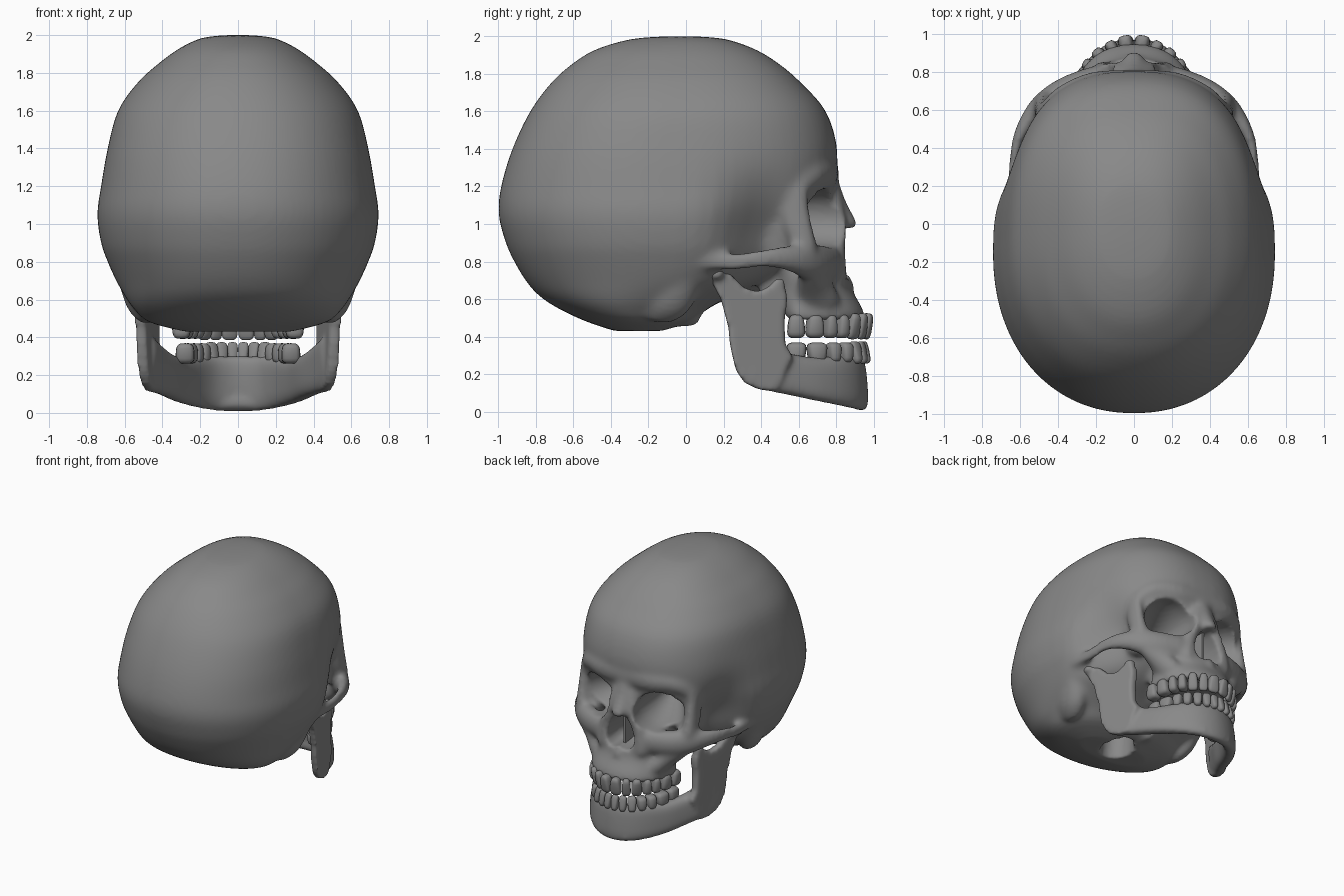
import bpy, bmesh, math
from mathutils import Vector, Matrix

if "Cube" in bpy.data.objects:
    bpy.data.objects.remove(bpy.data.objects["Cube"])

bone = bpy.data.materials.new("bone_grey")
bone.diffuse_color = (.25, .25, .25, 1)
bone.use_nodes = True
bone.node_tree.nodes["Principled BSDF"].inputs["Base Color"].default_value = bone.diffuse_color


def spline(pts, n):
    """Catmull-Rom samples through tuples of any length."""
    p = [pts[0]] + list(pts) + [pts[-1]]
    out = []
    for i in range(1, len(p) - 2):
        for k in range(n):
            t = k / n
            out.append([0.5 * (2 * b + (c - a) * t + (2 * a - 5 * b + 4 * c - d) * t * t
                               + (3 * b - a - 3 * c + d) * t ** 3)
                        for a, b, c, d in zip(*p[i - 1:i + 3])])
    return out + [list(pts[-1])]


def spow(v, e):
    return math.copysign(abs(v) ** e, v)


def loft(bm, rings):
    rows = [[bm.verts.new(c) for c in r] for r in rings]
    m = len(rows[0])
    for a, b in zip(rows, rows[1:]):
        for i in range(m):
            bm.faces.new((a[i], a[(i + 1) % m], b[(i + 1) % m], b[i]))
    bm.faces.new(rows[0][::-1])
    bm.faces.new(rows[-1])


def chain(bm, pts, n=8, mirror=True):
    """Overlapping ellipsoids along a path of (x, y, z, rx, ry, rz)."""
    for x, y, z, rx, ry, rz in spline(pts, n):
        for s in ((1, -1) if mirror else (1,)):
            bmesh.ops.create_icosphere(bm, subdivisions=3, radius=1,
                                       matrix=Matrix.Translation((s * x, y, z)) @ Matrix.Diagonal((rx, ry, rz, 1)))


def make(name, bm):
    bmesh.ops.recalc_face_normals(bm, faces=bm.faces)
    me = bpy.data.meshes.new(name)
    bm.to_mesh(me)
    bm.free()
    me.materials.append(bone)
    ob = bpy.data.objects.new(name, me)
    bpy.context.collection.objects.link(ob)
    return ob


def bake(ob):
    dg = bpy.context.evaluated_depsgraph_get()
    me = bpy.data.meshes.new_from_object(ob.evaluated_get(dg))
    ob.modifiers.clear()
    ob.data = me
    me.materials.clear()
    me.materials.append(bone)
    for p in me.polygons:
        p.use_smooth = True
        p.material_index = 0


def fuse(ob, voxel, smooth):
    m = ob.modifiers.new("fuse", 'REMESH')
    m.mode, m.voxel_size = 'VOXEL', voxel
    m = ob.modifiers.new("soften", 'SMOOTH')
    m.factor, m.iterations = 0.5, smooth
    bake(ob)


def cut(ob, cutter):
    m = ob.modifiers.new("cut", 'BOOLEAN')
    m.operation, m.solver, m.object = 'DIFFERENCE', 'EXACT', cutter
    bake(ob)
    bpy.data.objects.remove(cutter)


# one level ring: fuller at the front, pinched at the temples
def oval(z, yb, yf, w, yc, pinch=0.0, ef=.82, eb=.93, m=72):
    r = []
    for i in range(m):
        a = 2 * math.pi * i / m
        s = math.sin(a)
        e = ef if s > 0 else eb
        y = yc + spow(s, e) * ((yf - yc) if s > 0 else (yc - yb))
        g = pinch * math.exp(-((y - 0.42) / 0.2) ** 2 - ((z - 0.92) / 0.27) ** 2)
        r.append((w * spow(math.cos(a), e) * (1 - g), y, z))
    return r


def widest(z, yb, yf):
    t = min(1, max(0, (z - 1.3) / .6, (.8 - z) / .3))
    t = t * t * (3 - 2 * t)
    return -.15 * (1 - t) + (yb + yf) / 2 * t


# braincase: (z, back y, front y, half width)
bm = bmesh.new()
case = [(2.0, -.10, .04, .06), (1.985, -.29, .21, .19), (1.93, -.48, .37, .31), (1.85, -.61, .50, .42),
        (1.75, -.72, .615, .53), (1.6, -.83, .745, .635), (1.4, -.925, .805, .69), (1.2, -.985, .79, .725),
        (1.05, -.998, .75, .745), (.9, -.96, .68, .725), (.8, -.915, .58, .69), (.7, -.855, .43, .645),
        (.62, -.785, .25, .60), (.55, -.68, .12, .55), (.48, -.53, .02, .47), (.43, -.38, -.12, .28)]
loft(bm, [oval(z, yb, yf, w, widest(z, yb, yf), .24) for z, yb, yf, w in spline(case, 4)])
# upper jaw block
jaw = [(.49, .52, .955, .335), (.55, .50, .94, .325), (.65, .48, .885, .30), (.75, .46, .865, .30),
       (.9, .45, .84, .27), (1.05, .4, .81, .24), (1.15, .4, .79, .2)]
loft(bm, [oval(z, yb, yf, w, .6, 0, .9, .9) for z, yb, yf, w in spline(jaw, 4)])
# brow ridge and outer eye rim, with the wall behind it
chain(bm, [(0, .755, 1.27, .08, .06, .09), (.2, .735, 1.27, .08, .07, .09), (.36, .66, 1.26, .07, .08, .08),
           (.465, .58, 1.18, .045, .075, .07), (.48, .59, 1.02, .045, .08, .06), (.47, .63, .88, .06, .07, .07)])
chain(bm, [(.43, .52, 1.18, .06, .12, .08), (.42, .50, 1.02, .06, .12, .1), (.38, .50, .88, .08, .12, .1)])
# cheekbone and arch
chain(bm, [(.22, .76, .79, .08, .07, .10), (.34, .715, .79, .08, .07, .10), (.45, .65, .80, .065, .07, .10),
           (.54, .57, .815, .045, .06, .075), (.615, .44, .82, .027, .05, .055), (.635, .28, .80, .027, .05, .05),
           (.63, .16, .80, .04, .05, .048), (.60, .0, .80, .07, .06, .05)], 10)
chain(bm, [(.42, .66, .75, .06, .06, .08), (.33, .68, .68, .07, .09, .09), (.26, .70, .60, .08, .12, .08)])
# nose bridge, its side walls and the spine below
chain(bm, [(0, .765, 1.22, .08, .05, .05), (0, .80, 1.11, .065, .055, .05), (0, .872, 1.0, .055, .042, .035)], 8, False)
chain(bm, [(.05, .78, 1.13, .05, .05, .06), (.10, .805, .99, .05, .05, .06), (.15, .80, .86, .05, .05, .06),
           (.16, .81, .72, .06, .05, .06)])
chain(bm, [(0, .83, .66, .06, .06, .04), (0, .885, .675, .02, .02, .02)], 4, False)
# mastoid bumps, base knuckles and wing plates
chain(bm, [(.55, -.02, .73, .09, .12, .09), (.52, -.08, .61, .08, .13, .1), (.49, -.12, .53, .05, .11, .06)])
chain(bm, [(.13, -.03, .56, .07, .12, .09), (.12, .0, .49, .05, .08, .04)])
chain(bm, [(0, .0, .62, .16, .15, .08), (0, .35, .72, .14, .15, .08)], 6, False)
chain(bm, [(.17, .45, .80, .05, .09, .06), (.16, .46, .56, .025, .07, .05)])
skull = make("skull", bm)
fuse(skull, .016, 10)

# eye sockets, nose opening, palate hollow and spine hole are carved out
bm = bmesh.new()
chain(bm, [(.31, .95, 1.02, .18, .1, .155), (.275, .76, 1.03, .18, .1, .158), (.25, .62, 1.035, .165, .1, .145),
           (.12, .30, 1.04, .04, .06, .04)], 10)
chain(bm, [(.055, .83, .785, .068, .27, .075), (.045, .83, .86, .055, .25, .07), (.012, .80, .945, .035, .2, .04)])
chain(bm, [(0, .60, .47, .235, .22, .10), (0, .68, .47, .22, .20, .10)], 4, False)
chain(bm, [(0, -.2, .36, .12, .14, .2), (0, -.18, .55, .11, .13, .2)], 6, False)
cutter = make("carver", bm)
cutter.hide_render = True
fuse(cutter, .016, 4)
cut(skull, cutter)
fuse(skull, .016, 3)

# thin wall inside the nose
bm = bmesh.new()
bmesh.ops.create_cube(bm, size=1, matrix=Matrix.Translation((0, .68, .84)) @ Matrix.Diagonal((.018, .22, .32, 1)))
make("nasal_septum", bm)

# lower jaw: body stations (x, y, bottom z, top z, half thickness)
bm = bmesh.new()
half = [(.12, .895, .012, .30, .045), (.215, .82, .03, .30, .05), (.30, .70, .055, .29, .055),
        (.37, .56, .085, .31, .055), (.43, .44, .11, .36, .045), (.475, .34, .15, .40, .035)]
path = spline([(-a, *r) for a, *r in half[::-1]] + [(0, .925, .005, .30, .042)] + half, 6)
rings = []
for i, (x, y, lo, hi, t) in enumerate(path):
    a, b = path[max(i - 1, 0)], path[min(i + 1, len(path) - 1)]
    n = Vector((a[1] - b[1], b[0] - a[0], 0)).normalized()
    ring = []
    for k in range(24):
        q = 2 * math.pi * k / 24
        v = spow(math.sin(q), .6)
        ring.append(Vector((x, y, (lo + hi) / 2 + v * (hi - lo) / 2)) + n * (t * spow(math.cos(q), .7) - .012 * v))
    rings.append(ring)
loft(bm, rings)
# rising plates at the back of the jaw, from a side outline (y, z)
side = [(.12, .72), (.185, .6), (.225, .45), (.235, .35), (.265, .22), (.31, .155), (.38, .12), (.48, .105),
        (.57, .29), (.53, .36), (.525, .48), (.54, .6), (.52, .71), (.48, .71), (.44, .665), (.38, .64),
        (.31, .66), (.23, .74)]
for s in (1, -1):
    ring = lambda d: [(s * (.505 + .02 * (z - .2) - .25 * (y - .25) + d), y, z) for y, z in side]
    loft(bm, [ring(-.03), ring(.03)])
# hinge knobs and chin
chain(bm, [(.45, .17, .725, .04, .045, .035), (.57, .16, .735, .04, .045, .035)])
chain(bm, [(0, .925, .06, .06, .045, .05), (.1, .915, .05, .05, .04, .035)])
fuse(make("lower_jaw", bm), .013, 12)


# teeth: rounded blocks spaced by arc length along half an ellipse
def teeth(name, widths, rx, ry, cy, z, h, tip):
    bm = bmesh.new()
    a = 0.0
    for i, w in enumerate(widths):
        def walk(a, dist):
            while dist > 0:
                a += .002
                dist -= .002 * math.hypot(rx * math.cos(a), ry * math.sin(a))
            return a
        mid = walk(a, w / 2)
        a = walk(a, w)
        depth = .03 if i < 2 else .038 if i < 3 else .05
        hh = h * (1 if i < 3 else .9)
        turn = math.atan2(-ry * math.sin(mid), rx * math.cos(mid))
        for s in (1, -1):
            new = bmesh.ops.create_uvsphere(bm, u_segments=16, v_segments=10, radius=1)['verts']
            for v in new:
                c = Vector([spow(q, .6) for q in v.co])
                crown = c.z * tip                     # +1 at biting edge, -1 at root
                c.x *= w * .53 * (.87 + .13 * crown)
                c.y *= depth * (1 - (.4 * crown if i < 3 else .05 * crown))
                c.z *= hh
                c = Matrix.Rotation(turn, 3, 'Z') @ c
                v.co = (s * (c.x + rx * math.sin(mid)), c.y + cy + ry * math.cos(mid), c.z + z)
    ob = make(name, bm)
    for p in ob.data.polygons:
        p.use_smooth = True


teeth("upper_teeth", (.088, .07, .08, .07, .07, .1, .1), .30, .40, .565, .455, .07, -1)
teeth("lower_teeth", (.058, .062, .07, .072, .075, .11, .11), .28, .375, .575, .315, .06, 1)
